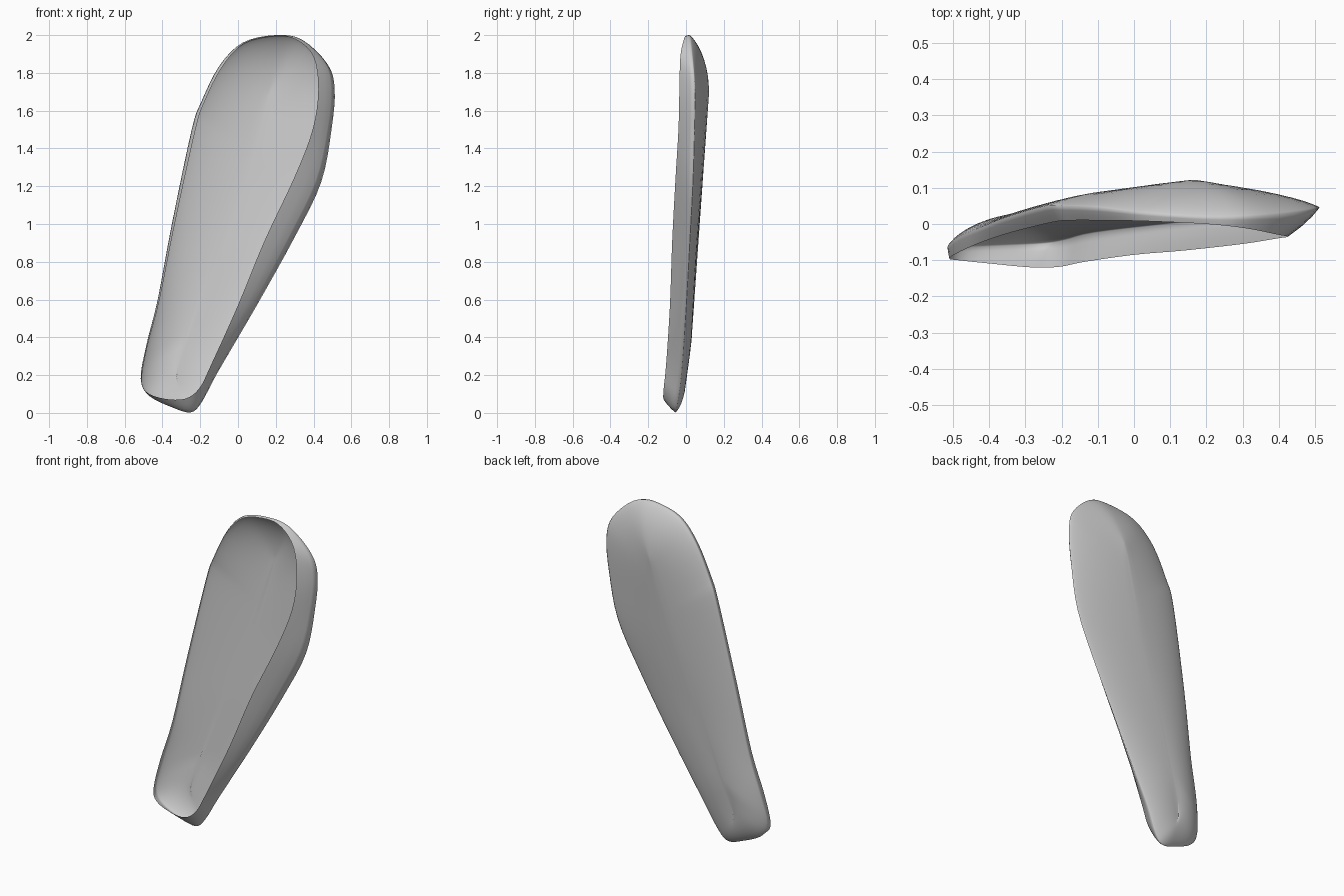
import bpy, bmesh
from mathutils import Vector

if "Cube" in bpy.data.objects:
    bpy.data.objects.remove(bpy.data.objects["Cube"])

# Outline stations: widest edge (x, y, z) and open front rim (x, y, z)
STATIONS = [
    (-.515, -.065, .18, -.51, -.095, .18), (-.485, -.035, .36, -.478, -.075, .36),
    (-.425, -.01, .60, -.415, -.048, .60), (-.35, .02, 1.0, -.335, -.022, 1.0),
    (-.245, .05, 1.5, -.225, .005, 1.5), (-.195, .05, 1.645, -.178, .01, 1.645),
    (-.10, .045, 1.835, -.085, .01, 1.83), (.025, .03, 1.96, .03, .008, 1.955),
    (.20, .018, 2.0, .20, 0, 1.995), (.34, .022, 1.975, .31, -.012, 1.975),
    (.475, .036, 1.845, .40, -.03, 1.885), (.512, .045, 1.71, .425, -.035, 1.71),
    (.495, .043, 1.5, .395, -.04, 1.5), (.44, .035, 1.22, .30, -.055, 1.25),
    (.30, .02, .93, .14, -.073, .91), (.10, 0, .57, 0, -.085, .57),
    (-.11, -.025, .21, -.14, -.105, .26), (-.19, -.045, .06, -.205, -.118, .13),
    (-.25, -.055, .003, -.28, -.12, .075), (-.35, -.06, .03, -.39, -.11, .075),
    (-.47, -.065, .09, -.485, -.1, .11),
]
# Ridge along the middle of the back (x, y, z)
SPINE = [(-.33, .0, .2), (-.27, .03, .4), (-.13, .055, .8), (.02, .087, 1.2), (.16, .122, 1.68)]


def smooth_loop(pts, steps):
    """Closed Catmull-Rom curve through pts."""
    out, n = [], len(pts)
    for i in range(n):
        a, b, c, d = (pts[(i + k) % n] for k in (-1, 0, 1, 2))
        for s in range(steps):
            t = s / steps
            out.append(0.5 * (2 * b + (c - a) * t + (2 * a - 5 * b + 4 * c - d) * t ** 2
                              + (3 * b - a - 3 * c + d) * t ** 3))
    return out


def spine_at(z):
    z = min(max(.2 + z * .74, .2), 1.68)
    for p, q in zip(SPINE, SPINE[1:]):
        if z <= q[2] + 1e-6:
            return Vector(p).lerp(Vector(q), (z - p[2]) / (q[2] - p[2]))
    return Vector(SPINE[-1])


edge = smooth_loop([Vector(s[:3]) for s in STATIONS], 4)
rim = smooth_loop([Vector(s[3:]) for s in STATIONS], 4)

# Rings: rim, slightly bulged side wall, widest edge, then domed back
rings = [rim]
for t in (.35, .7):
    ring = []
    for r, e in zip(rim, edge):
        u = t + .35 * t * (1 - t)
        ring.append(Vector((r.x + (e.x - r.x) * u, r.y + (e.y - r.y) * t, r.z + (e.z - r.z) * u)))
    rings.append(ring)
rings.append(edge)
for s in (.985, .95, .9, .82, .72, .6, .45, .3, .15, .04):
    dome = (1 - s ** 2.3) ** .8
    ring = []
    for e in edge:
        c = spine_at(e.z)
        p = c.lerp(e, s)
        p.y = e.y + (c.y - e.y) * dome
        ring.append(p)
    rings.append(ring)

# Thin open shell
bm = bmesh.new()
loops = [[bm.verts.new(p) for p in ring] for ring in rings]
n = len(edge)
for a, b in zip(loops, loops[1:]):
    for i in range(n):
        j = (i + 1) % n
        bm.faces.new((a[i], a[j], b[j], b[i]))
bm.faces.new(loops[-1])
bmesh.ops.recalc_face_normals(bm, faces=bm.faces)
bm.faces.ensure_lookup_table()
if bm.faces[-1].normal.y < 0:
    bmesh.ops.reverse_faces(bm, faces=bm.faces)
for f in bm.faces:
    f.smooth = True
mesh = bpy.data.meshes.new("curved_shell")
bm.to_mesh(mesh)
bm.free()
shell = bpy.data.objects.new("curved_shell", mesh)
bpy.context.collection.objects.link(shell)
